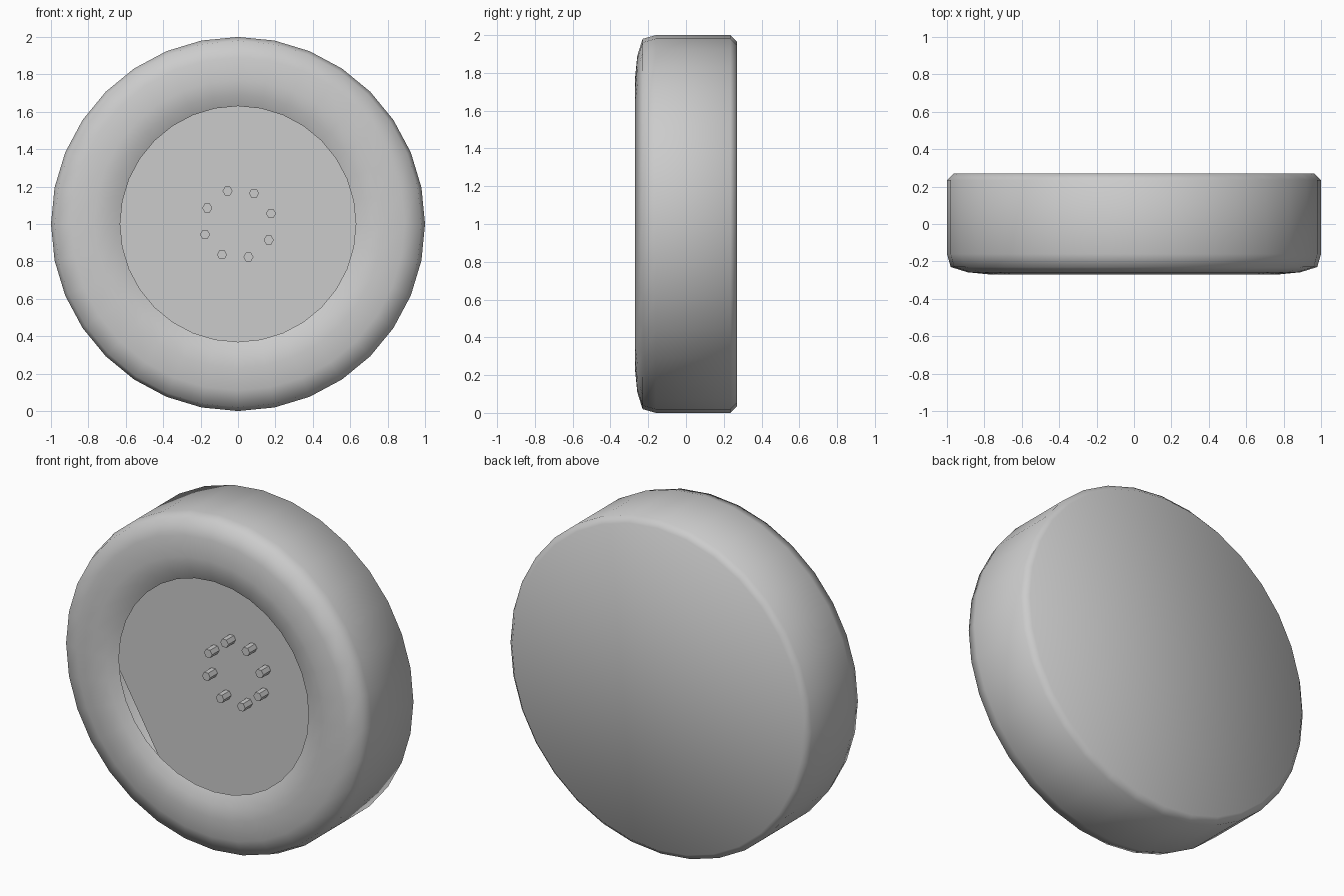
import bpy, bmesh, math
from mathutils import Matrix, Vector

cube = bpy.data.objects.get("Cube")
if cube:
    bpy.data.objects.remove(cube, do_unlink=True)

grey = bpy.data.materials.new("light_grey")
grey.use_nodes = True
COLOUR = (0.6, 0.6, 0.6, 1)
grey.diffuse_color = COLOUR
grey.node_tree.nodes["Principled BSDF"].inputs["Base Color"].default_value = COLOUR

CENTRE = Vector((0, 0, 1))


def finish(name, bm, smooth):
    mesh = bpy.data.meshes.new(name)
    bm.to_mesh(mesh)
    bm.free()
    mesh.materials.append(grey)
    for face in mesh.polygons:
        face.use_smooth = smooth
    obj = bpy.data.objects.new(name, mesh)
    bpy.context.collection.objects.link(obj)
    return obj


def ring_point(radius, angle, y):
    return CENTRE + Vector((radius * math.cos(angle), y, radius * math.sin(angle)))


def prism(name, radius, sides, centre, depth, turn=0):
    bm = bmesh.new()
    place = (Matrix.Translation(centre) @ Matrix.Rotation(math.pi / 2, 4, "X")
             @ Matrix.Rotation(turn, 4, "Z"))
    bmesh.ops.create_cone(bm, cap_ends=True, segments=sides, radius1=radius,
                          radius2=radius, depth=depth, matrix=place)
    return finish(name, bm, False)


# Tyre shell: radius and y, from the open front lip to the closed back
profile = [(0.63, -0.23), (0.69, -0.258), (0.77, -0.27), (0.89, -0.258),
           (0.98, -0.23), (1.0, -0.16), (1.0, 0.235), (0.965, 0.27)]
SIDES = 32
bm = bmesh.new()
rings = [[bm.verts.new(ring_point(r, math.tau * i / SIDES, y)) for i in range(SIDES)]
         for r, y in profile]
for a, b in zip(rings, rings[1:]):
    for i in range(SIDES):
        j = (i + 1) % SIDES
        bm.faces.new((a[i], a[j], b[j], b[i]))
bm.faces.new(rings[-1])
bmesh.ops.recalc_face_normals(bm, faces=bm.faces)
finish("tyre", bm, True)

# Recessed six-sided wheel plate
prism("wheel_plate", 0.92, 6, CENTRE + Vector((0, 0.1, 0)), 0.16, math.pi / 6)

# Ring of wheel bolts
for k in range(8):
    angle = math.radians(17.5 + 45 * k)
    prism(f"wheel_bolt_{k + 1}", 0.027, 6, ring_point(0.185, angle, -0.01), 0.08, math.pi / 6)
